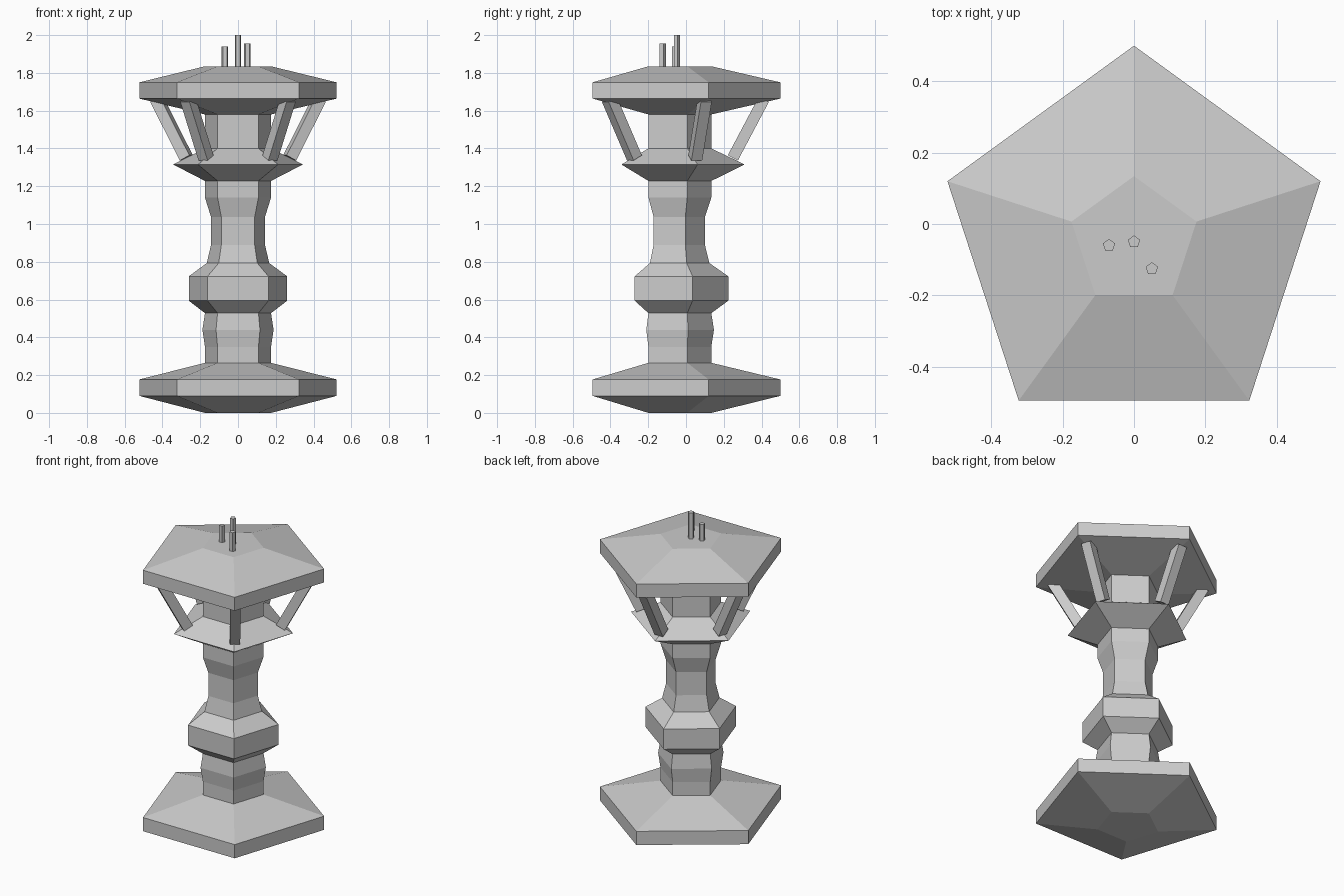
import bpy, bmesh, math
from mathutils import Vector, Matrix

if "Cube" in bpy.data.objects:
    bpy.data.objects.remove(bpy.data.objects["Cube"])

CY = -0.05   # centre line of the five-sided column
SIDES = 5


def add_object(name, bm):
    bmesh.ops.recalc_face_normals(bm, faces=bm.faces)
    me = bpy.data.meshes.new(name)
    bm.to_mesh(me)
    bm.free()
    ob = bpy.data.objects.new(name, me)
    bpy.context.collection.objects.link(ob)
    return ob


def lathe(name, profile, x=0.0, y=CY):
    """Stack of pentagon rings (radius, height), one corner towards +y."""
    bm = bmesh.new()
    rings = []
    for r, z in profile:
        rings.append([bm.verts.new((x + r * math.cos(a), y + r * math.sin(a), z))
                      for a in (math.pi / 2 + i * math.tau / SIDES for i in range(SIDES))])
    for lo, hi in zip(rings, rings[1:]):
        for i in range(SIDES):
            j = (i + 1) % SIDES
            bm.faces.new((lo[i], lo[j], hi[j], hi[i]))
    bm.faces.new(rings[0])
    bm.faces.new(rings[-1])
    return add_object(name, bm)


# base plate, turned shaft, collar and top plate as one continuous outline
lathe("pedestal_column", [
    (0.184, 0.0), (0.549, 0.09), (0.549, 0.177), (0.184, 0.265),
    (0.184, 0.35), (0.198, 0.44), (0.184, 0.528), (0.274, 0.594),
    (0.274, 0.723), (0.174, 0.793), (0.15, 0.89), (0.15, 1.037),
    (0.184, 1.14), (0.184, 1.228), (0.361, 1.315), (0.184, 1.40),
    (0.184, 1.58), (0.549, 1.664), (0.549, 1.75), (0.184, 1.835)])

# slanted braces from collar to top plate
for i in range(SIDES):
    a = math.pi / 2 + i * math.tau / SIDES
    out = Vector((math.cos(a), math.sin(a), 0))
    side = Vector((-math.sin(a), math.cos(a), 0))
    centre = Vector((0, CY + 0.01, 0))
    low = centre + out * 0.288 + Vector((0, 0, 1.35))
    high = centre + out * 0.452 + Vector((0, 0, 1.66))
    axis = (high - low).normalized()
    rot = Matrix((side.cross(axis), side, axis)).transposed()
    rot = Matrix((side, axis.cross(side), axis)).transposed()
    bm = bmesh.new()
    bmesh.ops.create_cube(bm, size=1)
    bmesh.ops.scale(bm, verts=bm.verts, vec=(0.06, 0.06, (high - low).length))
    bmesh.ops.transform(bm, verts=bm.verts,
                        matrix=Matrix.Translation((low + high) / 2) @ rot.to_4x4())
    add_object(f"brace_{i + 1}", bm)

# thin rods standing on the top
for i, (x, y, top) in enumerate([(-0.07, -0.06, 1.94), (0, -0.05, 2.0), (0.05, -0.125, 1.955)]):
    lathe(f"top_rod_{i + 1}", [(0.018, 1.82), (0.018, top)], x, y)
